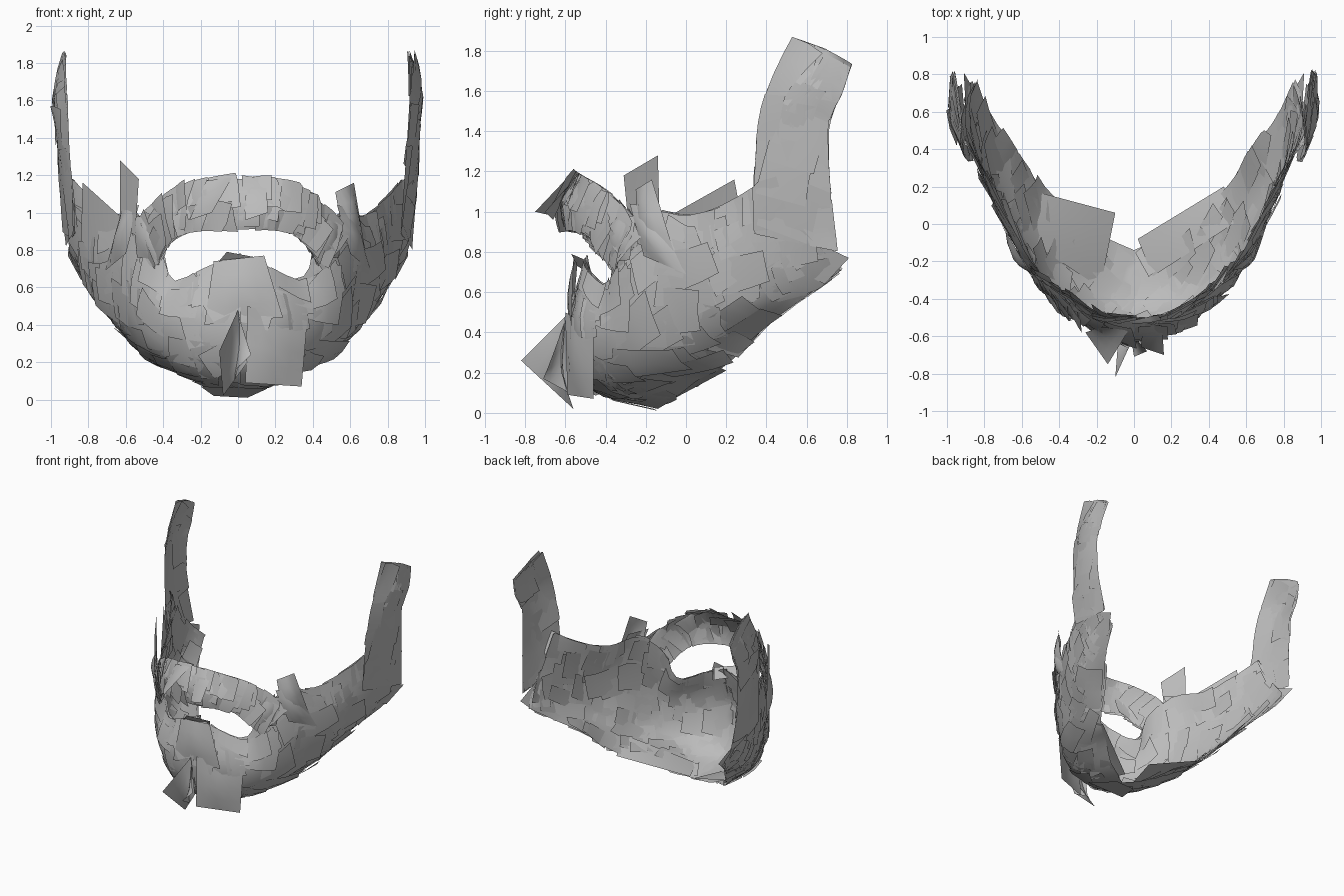
import bpy, math, random
from mathutils import Vector as V

random.seed(7)
grey = bpy.data.materials.new("hair grey")
grey.diffuse_color = (0.5, 0.5, 0.5, 1)


def spline(pts, t):
    """Catmull-Rom through pts, t in 0..1, straight extension past the ends."""
    n = len(pts) - 1
    i = max(0, min(n - 1, int(math.floor(t * n))))
    f = t * n - i
    b, c = pts[i], pts[i + 1]
    if f < 0 or f > 1:
        return b + (c - b) * f
    a = pts[i - 1] if i else b * 2 - c
    d = pts[i + 2] if i + 2 <= n else c * 2 - b
    return 0.5 * (2 * b + (c - a) * f + (2 * a - 5 * b + 4 * c - d) * f * f
                  + (3 * b - a - 3 * c + d) * f ** 3)


class Patch:
    def __init__(self, columns):
        self.cols = [[V(p) for p in c] for c in columns]

    def at(self, u, v):
        return spline([spline(c, v) for c in self.cols], u)

    def frame(self, u, v):
        e = 0.02
        du = (self.at(u + e, v) - self.at(u - e, v)) / (2 * e)
        dv = (self.at(u, v + e) - self.at(u, v - e)) / (2 * e)
        return du, dv, du.cross(dv).normalized()


def make(name, verts, faces, side=1):
    if side < 0:
        verts = [(-p[0], p[1], p[2]) for p in verts]
        faces = [tuple(reversed(f)) for f in faces]
    me = bpy.data.meshes.new(name)
    me.from_pydata(verts, [], faces)
    me.materials.append(grey)
    for p in me.polygons:
        p.use_smooth = True
    ob = bpy.data.objects.new(name, me)
    bpy.context.collection.objects.link(ob)


def grid_faces(nu, nv, base=0):
    return [(base + i * (nv + 1) + j, base + (i + 1) * (nv + 1) + j,
             base + (i + 1) * (nv + 1) + j + 1, base + i * (nv + 1) + j + 1)
            for i in range(nu) for j in range(nv)]


def skin(name, patch, nu, nv, side=1):
    make(name, [patch.at(i / nu, j / nv) for i in range(nu + 1) for j in range(nv + 1)],
         grid_faces(nu, nv), side)


def cards(name, patch, count, length, width, tilt, side=1, over=0.02, out=1, lift=0.03):
    """Scatter curved hair cards that follow the patch and lift at one end."""
    verts, faces = [], []
    for k in range(count):
        u0 = (k + random.random()) / count
        v0 = random.uniform(0.03, 0.97)
        du, dv, _ = patch.frame(u0, v0)
        ln, wd = length * random.uniform(0.7, 1.2), width * random.uniform(0.7, 1.2)
        ang = tilt + random.uniform(-0.35, 0.35)
        ca, sa = math.cos(ang), math.sin(ang)
        low, up = random.uniform(-0.015, 0.006), random.uniform(0.3, 1) * lift
        base = len(verts)
        for i in range(4):
            for j in range(3):
                a, b = (i / 3 - 0.5) * ln, (j / 2 - 0.5) * wd
                u = u0 + (a * ca - b * sa) / max(du.length, 0.1)
                v = v0 + (a * sa + b * ca) / max(dv.length, 0.1)
                u = max(-over, min(1 + over, u))
                v = max(-over, min(1 + over, v))
                n = patch.frame(u, v)[2] * out
                verts.append(patch.at(u, v) + n * (low + up * i / 3))
        faces += grid_faces(3, 2, base)
    make(name, verts, faces, side)


# Jaw: columns run from the top edge, over the cheek, to under the chin
jaw = Patch([
    [(0, -0.50, 0.77), (0, -0.58, 0.42), (0, -0.48, 0.12), (0, -0.14, 0.02)],
    [(0.17, -0.49, 0.70), (0.23, -0.54, 0.42), (0.21, -0.43, 0.14), (0.17, -0.06, 0.07)],
    [(0.35, -0.38, 0.63), (0.41, -0.41, 0.43), (0.39, -0.30, 0.20), (0.34, 0.07, 0.17)],
    [(0.42, -0.34, 0.83), (0.53, -0.28, 0.55), (0.52, -0.17, 0.29), (0.46, 0.16, 0.21)],
    [(0.55, -0.20, 1.00), (0.64, -0.11, 0.70), (0.62, 0.00, 0.39), (0.55, 0.27, 0.30)],
    [(0.68, 0.04, 0.98), (0.74, 0.10, 0.76), (0.73, 0.20, 0.50), (0.64, 0.41, 0.44)],
    [(0.80, 0.28, 1.08), (0.83, 0.33, 0.87), (0.82, 0.43, 0.65), (0.76, 0.57, 0.56)],
    [(0.88, 0.42, 1.18), (0.90, 0.52, 0.98), (0.89, 0.66, 0.80), (0.85, 0.76, 0.70)],
])

# Sideburn: columns run from the jaw up, front edge to back edge
burn = Patch([
    [(0.87, 0.34, 0.90), (0.89, 0.34, 1.18), (0.91, 0.37, 1.48), (0.92, 0.44, 1.68), (0.92, 0.53, 1.86)],
    [(0.90, 0.54, 0.86), (0.94, 0.52, 1.18), (0.97, 0.54, 1.48), (0.98, 0.60, 1.64), (0.94, 0.69, 1.80)],
    [(0.92, 0.75, 0.82), (0.96, 0.71, 1.18), (0.965, 0.71, 1.45), (0.975, 0.77, 1.58), (0.96, 0.82, 1.73)],
])

# Moustache: columns run from the upper edge to the lip edge
half = [
    [(0, -0.53, 1.18), (0, -0.62, 1.06), (0, -0.60, 0.91)],
    [(0.20, -0.51, 1.17), (0.20, -0.57, 1.05), (0.19, -0.56, 0.91)],
    [(0.36, -0.41, 1.11), (0.34, -0.48, 1.00), (0.31, -0.49, 0.88)],
    [(0.48, -0.31, 1.02), (0.45, -0.38, 0.92), (0.39, -0.42, 0.80)],
    [(0.56, -0.23, 0.90), (0.51, -0.31, 0.81), (0.44, -0.35, 0.71)],
]
moustache = Patch([[(-x, y, z) for x, y, z in c] for c in half[:0:-1]] + half)

for s, label in ((1, "right"), (-1, "left")):
    skin(label + "_jaw_hair", jaw, 28, 12, s)
    skin(label + "_sideburn", burn, 6, 12, s)
    cards(label + "_jaw_cards", jaw, 70, 0.28, 0.19, 0.25, s, over=0.01, out=-1, lift=0.025)
    cards(label + "_inner_jaw_cards", jaw, 50, 0.26, 0.17, 0.2, s, over=0.01, out=1, lift=0.035)
    cards(label + "_sideburn_cards", burn, 12, 0.30, 0.24, 1.57, s, over=0.01, out=-1, lift=0.015)
    cards(label + "_inner_sideburn_cards", burn, 14, 0.30, 0.24, 1.57, s, over=0.01, out=1, lift=0.02)
skin("moustache", moustache, 32, 6)
cards("moustache_cards", moustache, 40, 0.15, 0.26, 0.0, over=0.03, out=-1, lift=0.05)
cards("inner_moustache_cards", moustache, 34, 0.15, 0.24, 0.0, over=0.02, out=1, lift=0.04)


def tuft(name, a, b, c, d, bulge=(0, 0, 0), both=False):
    """Single loose card between four corners, bowed in the middle."""
    a, b, c, d, g = V(a), V(b), V(c), V(d), V(bulge)
    n = 4
    verts = []
    for i in range(n + 1):
        for j in range(n + 1):
            u, v = i / n, j / n
            verts.append(a.lerp(b, u).lerp(d.lerp(c, u), v) + g * (16 * u * (1 - u) * v * (1 - v)))
    make(name, verts, grid_faces(n, n))
    if both:
        make(name + "_mirrored", verts, grid_faces(n, n), -1)


# Loose tufts standing away from the beard
tuft("chin_spike", (0, -0.60, 0.48), (-0.10, -0.82, 0.26), (-0.08, -0.56, 0.02), (0.05, -0.62, 0.20))
tuft("chin_spike_right", (0, -0.60, 0.46), (0.07, -0.68, 0.24), (0, -0.71, 0.17), (-0.02, -0.58, 0.10))
tuft("chin_panel", (0.05, -0.60, 0.50), (0.37, -0.46, 0.42), (0.34, -0.46, 0.07), (0.04, -0.59, 0.09), (0, -0.03, 0))
tuft("lip_patch", (-0.13, -0.54, 0.74), (0.14, -0.56, 0.77), (0.24, -0.57, 0.44), (-0.18, -0.57, 0.40), (0, -0.03, 0))
tuft("lip_patch_top", (-0.06, -0.57, 0.79), (0.10, -0.50, 0.76), (0.07, -0.46, 0.68), (-0.11, -0.54, 0.73))
tuft("moustache_tuft_left", (-0.17, -0.55, 1.17), (-0.03, -0.57, 1.19), (-0.14, -0.75, 1.00), (-0.26, -0.58, 0.96))
tuft("moustache_tuft_right", (0.02, -0.55, 1.20), (0.15, -0.54, 1.18), (0.16, -0.70, 1.00), (0.04, -0.66, 0.96))
tuft("cheek_flare_left", (-0.53, -0.31, 1.18), (-0.63, -0.14, 1.28), (-0.63, -0.13, 0.92), (-0.55, -0.28, 0.88))
tuft("cheek_flare_right", (0.52, -0.25, 1.11), (0.62, -0.17, 1.16), (0.68, -0.06, 0.80), (0.57, -0.24, 0.84), (0.03, -0.03, 0))
tuft("cheek_swoop", (0.53, -0.28, 1.04), (0.62, -0.15, 1.02), (0.71, 0.00, 0.69), (0.60, -0.21, 0.78), (0.03, -0.03, 0), True)
tuft("moustache_tip", (0.42, -0.38, 0.98), (0.56, -0.25, 0.98), (0.54, -0.28, 0.76), (0.42, -0.39, 0.75), (0.02, -0.03, 0), True)
tuft("cheek_panel_left", (-0.63, -0.08, 0.98), (-0.83, 0.24, 1.16), (-0.84, 0.30, 0.85), (-0.66, -0.04, 0.72))
tuft("under_chin_card", (-0.55, 0.18, 0.28), (-0.10, 0.06, 0.13), (-0.18, -0.34, 0.08), (-0.52, -0.12, 0.28))
tuft("under_jaw_card", (0.02, -0.08, 0.06), (0.48, 0.20, 0.21), (0.56, 0.02, 0.30), (0.10, -0.28, 0.07))
tuft("chin_base_card", (-0.20, -0.38, 0.07), (0.16, -0.36, 0.06), (0.05, -0.14, 0.01), (-0.13, -0.16, 0.02))
tuft("jaw_corner_tuft", (0.90, 0.62, 0.86), (0.91, 0.81, 0.77), (0.84, 0.69, 0.64), (0.84, 0.52, 0.72), both=True)
